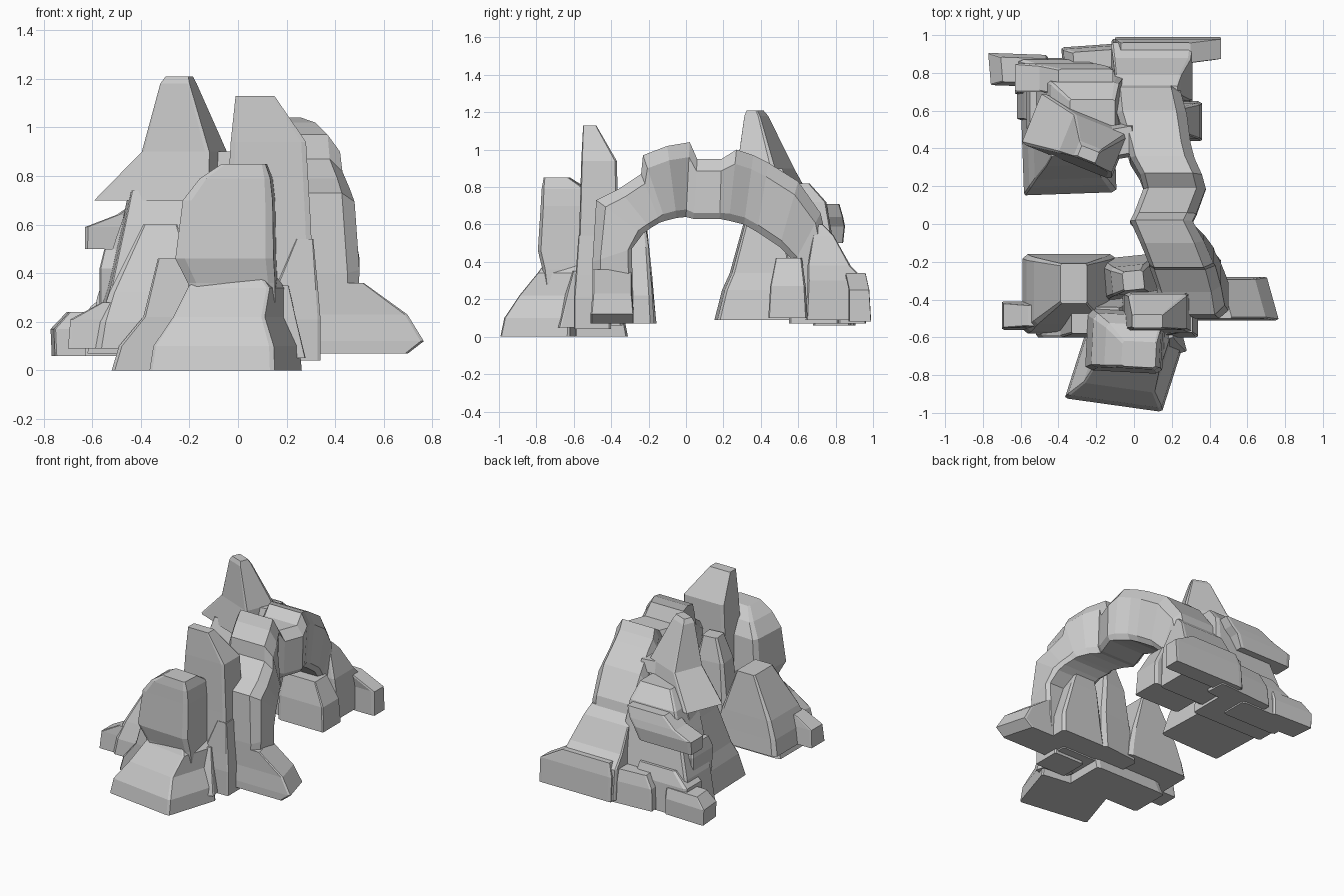
import bpy, bmesh, math, random
from mathutils import Vector, Matrix

random.seed(4)


def loft(name, rings):
    """Skin a list of equal-length rings and cap both ends."""
    bm = bmesh.new()
    vs = [[bm.verts.new(p) for p in r] for r in rings]
    n = len(rings[0])
    for a, b in zip(vs, vs[1:]):
        for i in range(n):
            bm.faces.new((a[i], a[(i + 1) % n], b[(i + 1) % n], b[i]))
    bm.faces.new(vs[0][::-1])
    bm.faces.new(vs[-1])
    bmesh.ops.recalc_face_normals(bm, faces=bm.faces[:])
    me = bpy.data.meshes.new(name)
    bm.to_mesh(me)
    bm.free()
    ob = bpy.data.objects.new(name, me)
    bpy.context.collection.objects.link(ob)
    return ob


def rock(name, levels, cut=0.05, yaw=0, shear=0):
    """Faceted rock from levels (z, x0, x1, y0, y1) with cut-off corners."""
    cuts = [(cut * random.uniform(.4, 1.5), cut * random.uniform(.4, 1.5)) for _ in range(4)]
    z, x0, x1, y0, y1 = levels[0]
    piv = Vector(((x0 + x1) / 2, (y0 + y1) / 2, 0))
    rot = Matrix.Rotation(math.radians(yaw), 3, 'Z')
    rings = []
    for z, x0, x1, y0, y1 in levels:
        w, d = x1 - x0, y1 - y0
        (a, b), (c, e), (f, g), (h, k) = cuts
        pts = [(x0 + a*w, y0), (x1 - c*w, y0), (x1, y0 + e*d), (x1, y1 - g*d),
               (x1 - f*w, y1), (x0 + h*w, y1), (x0, y1 - k*d), (x0, y0 + b*d)]
        rings.append([rot @ (Vector((x + shear * (y - piv.y), y, z)) - piv) + piv for x, y in pts])
    return loft(name, rings)


# Arch: stations of outer (y, z), inner (y, z), x range
stations = [
    (-.50, .08, -.28, .08, .20, .49), (-.50, .40, -.29, .47, .17, .50),
    (-.48, .73, -.23, .55, .13, .48), (-.36, .79, -.19, .58, .12, .46), (-.24, .87, -.14, .61, .08, .43),
    (-.23, .97, -.11, .62, .08, .42), (-.10, 1.02, -.05, .635, .03, .37),
    (.02, 1.04, 0, .64, -.02, .31),
    (.06, .95, .04, .63, 0, .33), (.19, .95, .18, .63, .05, .38),
    (.27, 1.0, .23, .62, .03, .36), (.36, .97, .31, .60, -.02, .32), (.44, .93, .38, .56, -.04, .30),
    (.60, .83, .50, .48, -.09, .28), (.72, .66, .58, .40, -.10, .25),
    (.80, .30, .62, .10, -.10, .24)]
rings = []
for yo, zo, yi, zi, x0, x1 in stations:
    o, i, w = Vector((0, yo, zo)), Vector((0, yi, zi)), x1 - x0
    rings.append([o.lerp(i, t) + Vector((x0 + s * w, 0, 0)) for s, t in
                  ((.08, 0), (.85, 0), (1, .2), (1, .9), (.93, 1), (.08, 1), (0, .92), (0, .15))])
loft("arch", rings)

# Front group
rock("front_boulder_base", [
    (.00, -.31, .21, -.965, -.58), (.10, -.30, .20, -.945, -.58), (.22, -.24, .14, -.87, -.57),
    (.34, -.21, .13, -.77, -.52), (.42, -.17, .06, -.72, -.52)], .04, -8, .17)
rock("front_boulder", [
    (.28, -.19, .16, -.75, -.47), (.36, -.20, .16, -.76, -.47), (.46, -.25, .155, -.785, -.46),
    (.70, -.22, .15, -.77, -.48), (.79, -.15, .14, -.765, -.53), (.85, -.06, .12, -.755, -.62)], .08, -3)
rock("front_tall_slab", [
    (.06, -.06, .32, -.59, -.34), (.32, -.06, .31, -.58, -.35), (.60, -.05, .30, -.57, -.36),
    (.94, -.03, .28, -.56, -.37), (1.13, -.01, .15, -.55, -.48)], .05)
rock("arch_front_foot", [
    (.07, .25, .67, -.51, -.28), (.12, .25, .735, -.51, -.28),
    (.23, .25, .67, -.50, -.29), (.36, .25, .49, -.50, -.29)], .03, 0, -.28)
rock("front_left_block", [
    (.09, -.59, -.10, -.58, -.16), (.20, -.57, -.12, -.57, -.17), (.32, -.53, -.15, -.53, -.18),
    (.60, -.39, -.25, -.42, -.21)], .04)
rock("front_left_step", [
    (.09, -.70, -.40, -.56, -.41), (.21, -.69, -.40, -.55, -.42), (.28, -.56, -.40, -.54, -.43)], .04)
rock("front_base_slab", [
    (.00, -.52, .05, -.60, -.31), (.10, -.49, .05, -.60, -.33),
    (.22, -.39, .0, -.60, -.40), (.46, -.33, -.08, -.58, -.44)], .05)
rock("front_right_slab", [
    (.04, .10, .34, -.60, -.40), (.21, .12, .34, -.60, -.40),
    (.33, .15, .33, -.59, -.42), (.54, .24, .31, -.575, -.45)], .05)
rock("front_shard", [
    (.05, .08, .26, -.70, -.52), (.22, .12, .23, -.65, -.52), (.35, .15, .21, -.61, -.52)], .06, 15)
rock("front_inner_column", [
    (.07, -.18, .14, -.40, -.17), (.35, -.15, .12, -.38, -.20),
    (.60, -.12, .08, -.37, -.22), (.76, -.06, .05, -.35, -.25)], .08, 6)
rock("front_inner_rock", [
    (.07, .10, .46, -.42, -.17), (.22, .12, .45, -.40, -.18),
    (.48, .14, .36, -.38, -.20), (.62, .16, .30, -.36, -.22)], .06)

# Rear group
rock("rear_peak", [
    (.70, -.56, -.05, .32, .61), (.90, -.36, -.06, .35, .57),
    (1.18, -.28, -.15, .36, .45), (1.21, -.26, -.16, .37, .43)], .06, -22)
rock("rear_left_mass", [
    (.09, -.59, -.10, .16, .60), (.25, -.56, -.13, .20, .62), (.34, -.53, -.16, .24, .64),
    (.60, -.47, -.20, .31, .66), (.74, -.44, -.14, .36, .64)], .04, 2)
rock("rear_back_mass", [
    (.07, -.62, -.05, .55, .84), (.30, -.58, -.06, .55, .83), (.55, -.50, -.06, .52, .78),
    (.72, -.44, -.08, .50, .75), (.82, -.34, -.10, .46, .66)], .06)
rock("rear_overhang", [
    (.50, -.63, -.22, .71, .84), (.59, -.63, -.18, .70, .85),
    (.64, -.50, -.14, .70, .84), (.71, -.40, -.11, .68, .82)], .04)
rock("rear_side_knob", [
    (.25, -.57, -.40, .52, .74), (.42, -.57, -.40, .50, .74), (.50, -.55, -.42, .53, .72)], .05)
rock("rear_left_step", [
    (.06, -.76, -.45, .73, .90), (.17, -.765, -.45, .73, .90), (.24, -.70, -.45, .75, .88)], .05, -2, -.12)
rock("rear_left_ledge", [
    (.06, -.63, -.20, .68, .88), (.26, -.61, -.20, .69, .87), (.35, -.50, -.22, .68, .84)], .05)
rock("rear_base_slab", [
    (.07, -.38, .05, .80, .95), (.22, -.37, .05, .80, .94), (.30, -.32, .03, .80, .92)], .04, 4)
rock("rear_foot", [
    (.09, -.12, .31, .64, .98), (.30, -.12, .31, .65, .96), (.38, -.11, .30, .65, .88),
    (.54, -.10, .25, .68, .79), (.60, -.09, .23, .69, .73)], .03)
rock("rear_foot_toe", [
    (.08, -.10, .46, .87, .99), (.25, -.10, .46, .87, .98), (.34, -.07, .30, .85, .96)], .03)
rock("rear_side_block", [
    (.10, .00, .36, .44, .65), (.27, .00, .35, .45, .64), (.42, .02, .27, .48, .62)], .05)
rock("rear_cap", [
    (.82, -.25, .02, .34, .52), (.90, -.22, .0, .36, .50)], .05, 10)
